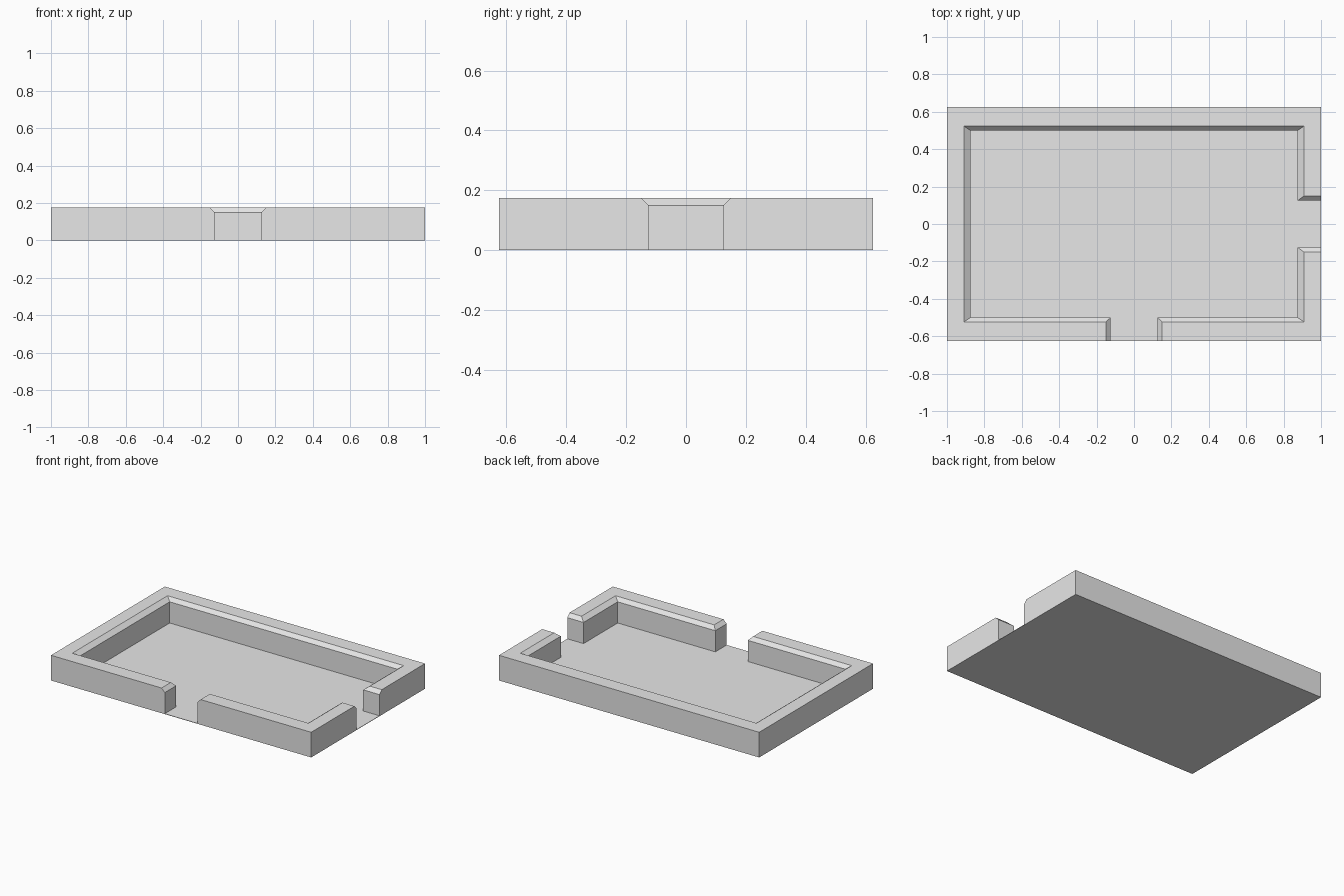
import bpy, bmesh

if "Cube" in bpy.data.objects:
    bpy.data.objects.remove(bpy.data.objects["Cube"])

X, Y, H = 1.0, 0.625, 0.175      # half sizes and wall height
IX, IY = 0.875, 0.5              # inner wall faces
CX, CY = 0.033, 0.023            # bevel widths
G, GB = 0.125, 0.025             # half gap width, bevel at gap ends
ZB = 0.15                        # bevel start height
SLAB = 0.003                     # thin floor

mat = bpy.data.materials.new("light grey")
mat.diffuse_color = (0.8, 0.8, 0.8, 1)
mat.use_nodes = True
mat.node_tree.nodes["Principled BSDF"].inputs["Base Color"].default_value = mat.diffuse_color


def finish(name, bm):
    bmesh.ops.recalc_face_normals(bm, faces=bm.faces)
    me = bpy.data.meshes.new(name)
    bm.to_mesh(me)
    bm.free()
    ob = bpy.data.objects.new(name, me)
    me.materials.append(mat)
    bpy.context.collection.objects.link(ob)


def wall(name, outline):
    """outline points: x, y, then the bevel shift of that point at the top"""
    bm = bmesh.new()
    rings = [[bm.verts.new((x + dx * t, y + dy * t, z)) for x, y, dx, dy in outline]
             for z, t in ((0, 0), (ZB, 0), (H, 1))]
    n = len(outline)
    for a, b in zip(rings, rings[1:]):
        for i in range(n):
            j = (i + 1) % n
            bm.faces.new((a[i], a[j], b[j], b[i]))
    bm.faces.new(rings[-1])
    bm.faces.new(rings[0][::-1])
    finish(name, bm)


# long wall running round the left, from the front gap to the right gap
wall("long_wall", [
    (-G, -Y, -GB, 0), (-G, -IY, -GB, -CY),
    (-IX, -IY, -CX, -CY), (-IX, IY, -CX, CY), (IX, IY, CX, CY),
    (IX, G, CX, GB), (X, G, 0, GB),
    (X, Y, 0, 0), (-X, Y, 0, 0), (-X, -Y, 0, 0)])

# short corner wall between the two gaps
wall("corner_wall", [
    (G, -Y, GB, 0), (X, -Y, 0, 0), (X, -G, 0, -GB),
    (IX, -G, CX, -GB), (IX, -IY, CX, -CY), (G, -IY, GB, -CY)])

# floor plate
bm = bmesh.new()
bmesh.ops.create_cube(bm, size=1)
for v in bm.verts:
    v.co = (v.co.x * 2 * X, v.co.y * 2 * Y, (v.co.z + 0.5) * SLAB)
finish("floor", bm)
